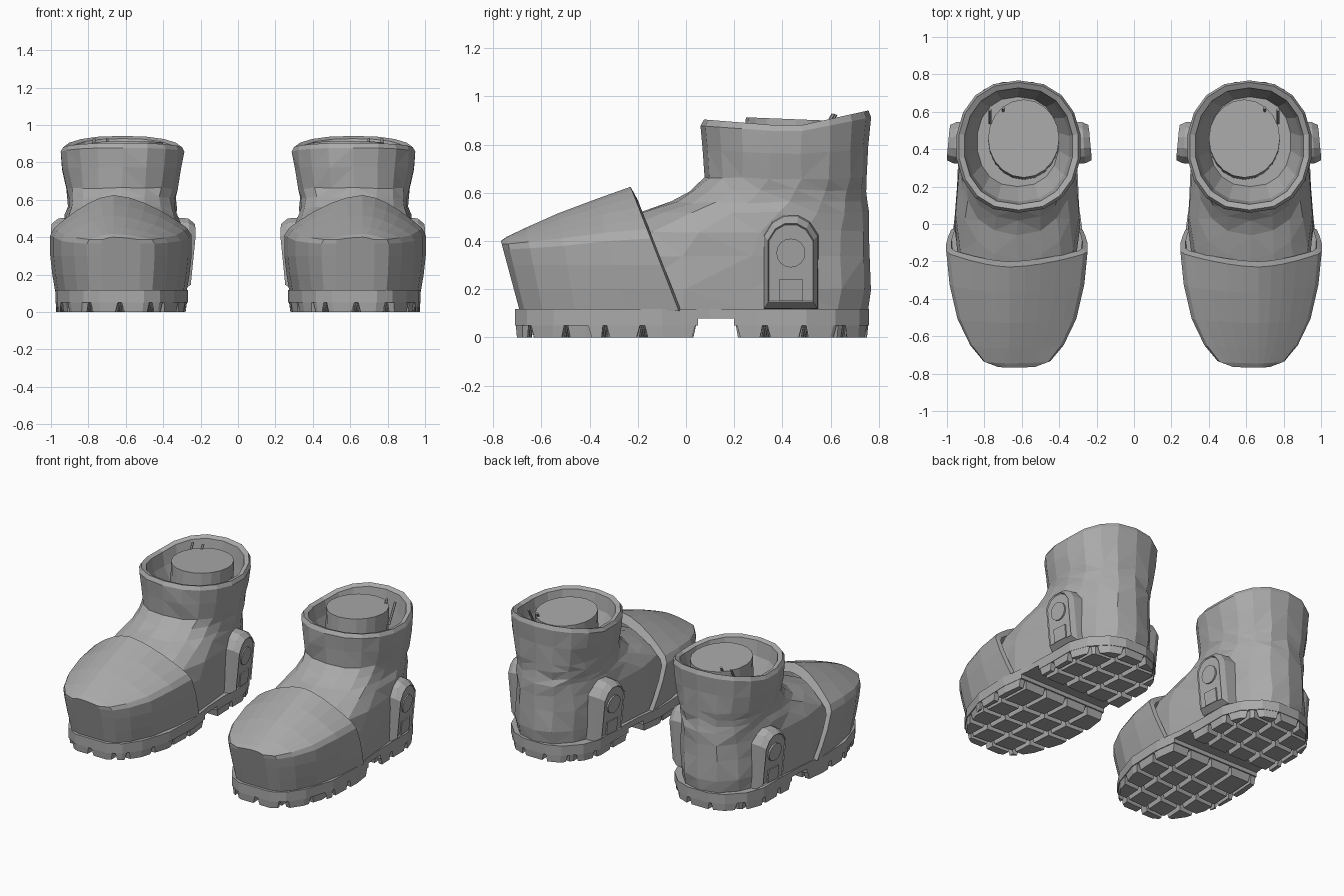
import bpy, bmesh, math, random
from mathutils import Vector, Matrix

if "Cube" in bpy.data.objects:
    bpy.data.objects.remove(bpy.data.objects["Cube"])
random.seed(4)
BOOT_X = 0.63

grey = bpy.data.materials.new("plain grey")
grey.use_nodes = True
grey.diffuse_color = (0.4, 0.4, 0.4, 1)
grey.node_tree.nodes["Principled BSDF"].inputs["Base Color"].default_value = (0.4, 0.4, 0.4, 1)


def finish(name, bm):
    """Place the part on the left boot and mirror it onto the right one."""
    bmesh.ops.recalc_face_normals(bm, faces=bm.faces)
    bmesh.ops.translate(bm, verts=bm.verts, vec=(BOOT_X, 0, 0))
    for side in ("left", "right"):
        mesh = bpy.data.meshes.new(f"{side}_{name}")
        bm.to_mesh(mesh)
        mesh.materials.append(grey)
        obj = bpy.data.objects.new(mesh.name, mesh)
        bpy.context.collection.objects.link(obj)
        bmesh.ops.scale(bm, verts=bm.verts, vec=(-1, 1, 1))
        bmesh.ops.reverse_faces(bm, faces=bm.faces)
    bm.free()


def loft(bm, rings, closed=True, cap_start=False, cap_end=False):
    """Skin a list of equally long point rings."""
    rows = [[bm.verts.new(p) for p in ring] for ring in rings]
    n = len(rows[0])
    for a, b in zip(rows, rows[1:]):
        for i in range(n if closed else n - 1):
            j = (i + 1) % n
            bm.faces.new((a[i], a[j], b[j], b[i]))
    if cap_start:
        bm.faces.new(rows[0])
    if cap_end:
        bm.faces.new(rows[-1])
    return rows


def power(v, e):
    return math.copysign(abs(v) ** e, v)


# Boot upper: stacked rings from the sole to the collar, then down the lining
def rim_shift(y):
    return 0.08 * (0.45 - y) if y < 0.45 else 0.22 * (y - 0.45)


def upper_ring(z, front, back, width, lift, count=18):
    ring = []
    centre, depth = (front + back) / 2, (back - front) / 2
    low = max(0, min(1, (0.7 - z) / 0.25))
    for i in range(count):
        t = 2 * math.pi * (i + 0.5) / count
        y = centre + depth * power(math.sin(t), 0.95 - 0.1 * low)
        x = width * power(math.cos(t), 0.85) * (1 - 0.07 * low * math.sin(t))
        x *= 1 - 0.07 * low * math.exp(-((y - 0.22) / 0.15) ** 2)
        ring.append(Vector((x - 0.015 * z, y, z + lift * rim_shift(y))))
    return ring


upper = [(0.11, -0.5, 0.755, 0.33, 0), (0.2, -0.5, 0.772, 0.338, 0), (0.34, -0.5, 0.765, 0.338, 0),
         (0.44, -0.4, 0.76, 0.332, 0), (0.52, -0.19, 0.755, 0.31, 0), (0.56, -0.06, 0.75, 0.3, 0),
         (0.61, 0.02, 0.75, 0.295, 0), (0.66, 0.075, 0.752, 0.3, 0), (0.76, 0.065, 0.76, 0.322, 0.4),
         (0.85, 0.06, 0.768, 0.335, 0.9), (0.874, 0.075, 0.757, 0.322, 1)]
lining = [(0.866, 0.105, 0.728, 0.292, 1), (0.78, 0.12, 0.71, 0.275, 0.5), (0.64, 0.2, 0.68, 0.22, 0)]
bm = bmesh.new()
rows = loft(bm, [upper_ring(*r) for r in upper + lining], cap_start=True, cap_end=True)
for row in rows[1:9]:
    for v in row:
        v.co += Vector([random.uniform(-0.006, 0.006) for _ in range(3)])
bmesh.ops.triangulate(bm, faces=bm.faces)
finish("boot_upper", bm)

# Toe cap: leaning sections with upright sides up to a shoulder and a crown above it
def cap_section(y_low, y_top, shoulder, top, width):
    outline = [(0.93, 0.11), (0.97, 0.2), (1, 0.3), (1, shoulder - 0.02)]
    crown = [0.94, 0.8, 0.6, 0.4, 0.2]
    outline += [(u, shoulder + (top - shoulder) * (1 - u ** 1.65)) for u in crown]
    outline = outline + [(0, top)] + [(-u, z) for u, z in reversed(outline)]
    ring = []
    for u, z in outline:
        h = (z - 0.11) / (top - 0.11)
        x = u * width + 0.04 * h * (1 - abs(u)) - 0.004
        ring.append((x, y_low + (y_top - y_low) * h, z))
    return ring


bm = bmesh.new()
loft(bm, [cap_section(*s) for s in [
    (-0.69, -0.768, 0.385, 0.4, 0.105), (-0.67, -0.745, 0.385, 0.417, 0.18),
    (-0.595, -0.665, 0.39, 0.455, 0.25), (-0.46, -0.53, 0.4, 0.515, 0.318),
    (-0.25, -0.37, 0.42, 0.575, 0.36), (-0.03, -0.23, 0.43, 0.625, 0.378),
    (-0.02, -0.2, 0.41, 0.57, 0.35)]], closed=False, cap_start=True)
finish("toe_cap", bm)

# Sole: outline given by half widths along the foot
OUTLINE = [(-0.71, 0.12), (-0.66, 0.205), (-0.55, 0.28), (-0.35, 0.345), (-0.1, 0.355), (0.1, 0.328),
           (0.3, 0.32), (0.5, 0.32), (0.62, 0.275), (0.72, 0.18), (0.76, 0.08)]


def sole_face(bm, z, y_min=-1, y_max=1):
    pts = [(w, y) for y, w in OUTLINE] + [(-w, y) for y, w in reversed(OUTLINE)]
    bm.faces.new([bm.verts.new((x - 0.008, y, z)) for x, y in pts])
    for y, sign in ((y_min, -1), (y_max, 1)):
        bmesh.ops.bisect_plane(bm, geom=bm.verts[:] + bm.edges[:] + bm.faces[:], plane_co=(0, y, 0),
                               plane_no=(0, sign, 0), clear_outer=True)


def sole_slab(name, z_low, z_high, y_min=-1, y_max=1):
    bm = bmesh.new()
    sole_face(bm, z_low, y_min, y_max)
    out = bmesh.ops.extrude_face_region(bm, geom=bm.faces[:])
    bmesh.ops.translate(bm, verts=[g for g in out["geom"] if isinstance(g, bmesh.types.BMVert)],
                        vec=(0, 0, z_high - z_low))
    finish(name, bm)


def tread(name, y_min, y_max, cuts):
    sole_slab(name + "_base", 0.05, 0.08, y_min, y_max)
    bm = bmesh.new()
    sole_face(bm, 0.052, y_min, y_max)
    planes = [((0, y, 0), (0.06, 1, 0)) for y in cuts]
    planes += [((-0.205 + 0.165 * k, 0, 0), (1, 0.06, 0)) for k in range(4)]
    for co, no in planes:
        bmesh.ops.bisect_plane(bm, geom=bm.verts[:] + bm.edges[:] + bm.faces[:], plane_co=co, plane_no=no)
    bmesh.ops.split_edges(bm, edges=bm.edges[:])
    # Each cell becomes one tapered lug
    for face in bm.faces[:]:
        centre = face.calc_center_median()
        size = max((v.co - centre).length for v in face.verts)
        if size < 0.035:
            continue
        ring = [v.co.copy() for v in face.verts]
        upper_pts = [centre + (p - centre) * (1 - 0.011 / size) for p in ring]
        lower_pts = [centre + (p - centre) * (1 - 0.026 / size) for p in ring]
        for p in lower_pts:
            p.z = 0
        loft(bm, [upper_pts, lower_pts], cap_end=True)
    bmesh.ops.delete(bm, geom=[f for f in bm.faces if all(v.co.z > 0.05 for v in f.verts)], context="FACES")
    finish(name + "_lugs", bm)


sole_slab("sole_welt", 0.078, 0.117)
tread("forefoot_tread", -1, 0.05, (-0.64, -0.48, -0.32, -0.16))
tread("heel_tread", 0.2, 1, (0.345, 0.51, 0.67))

# Side plates: arched bevelled shield with a disc and a small square, leaning in at the bottom
SHIELD = [(-0.11, 0.12), (-0.11, 0.42), (-0.075, 0.475), (-0.03, 0.5), (0.03, 0.5), (0.075, 0.475),
          (0.11, 0.42), (0.11, 0.12)]


def plate_ring(sign, x, points, scale=1):
    ring = []
    for y, z in points:
        z = 0.3 + (z - 0.3) * scale
        lean = 0.1 * max(0, 0.42 - z) + 0.08 * (y + 0.11)
        ring.append((sign * (x - lean), 0.435 + y * scale, z))
    return ring


disc = [(0.06 * math.cos(k * math.pi / 8), 0.35 + 0.06 * math.sin(k * math.pi / 8)) for k in range(16)]
square = [(-0.05, 0.15), (0.05, 0.15), (0.05, 0.24), (-0.05, 0.24)]
for name, sign, reach in (("outer", 1, 0.372), ("inner", -1, 0.405)):
    bm = bmesh.new()
    loft(bm, [plate_ring(sign, x, SHIELD, s) for x, s in
              ((0.27, 1.04), (reach - 0.035, 1), (reach, 0.86), (reach - 0.008, 0.83))], cap_end=True)
    finish(name + "_side_plate", bm)
    for part, points in (("disc", disc), ("square", square)):
        bm = bmesh.new()
        loft(bm, [plate_ring(sign, reach - d, points) for d in (0.02, 0)], cap_end=True)
        finish(f"{name}_plate_{part}", bm)

# Oval plug inside the opening
bm = bmesh.new()
bmesh.ops.create_cone(bm, cap_ends=True, segments=20, radius1=0.19, radius2=0.19, depth=0.35)
bmesh.ops.scale(bm, verts=bm.verts, vec=(1, 1.1, 1))
bmesh.ops.rotate(bm, verts=bm.verts, cent=(0, 0, 0), matrix=Matrix.Rotation(-0.04, 3, "X"))
bmesh.ops.translate(bm, verts=bm.verts, vec=(-0.04, 0.45, 0.73))
finish("inner_plug", bm)

# Two thin pull rods at the back of the collar
bm = bmesh.new()
for x, y in ((0.07, 0.585), (0.14, 0.575)):
    place = Matrix.Translation((x, y, 0.86)) @ Matrix.Rotation(-0.5, 4, "X")
    bmesh.ops.create_cone(bm, cap_ends=True, segments=6, radius1=0.008, radius2=0.008, depth=0.15, matrix=place)
finish("pull_rods", bm)
